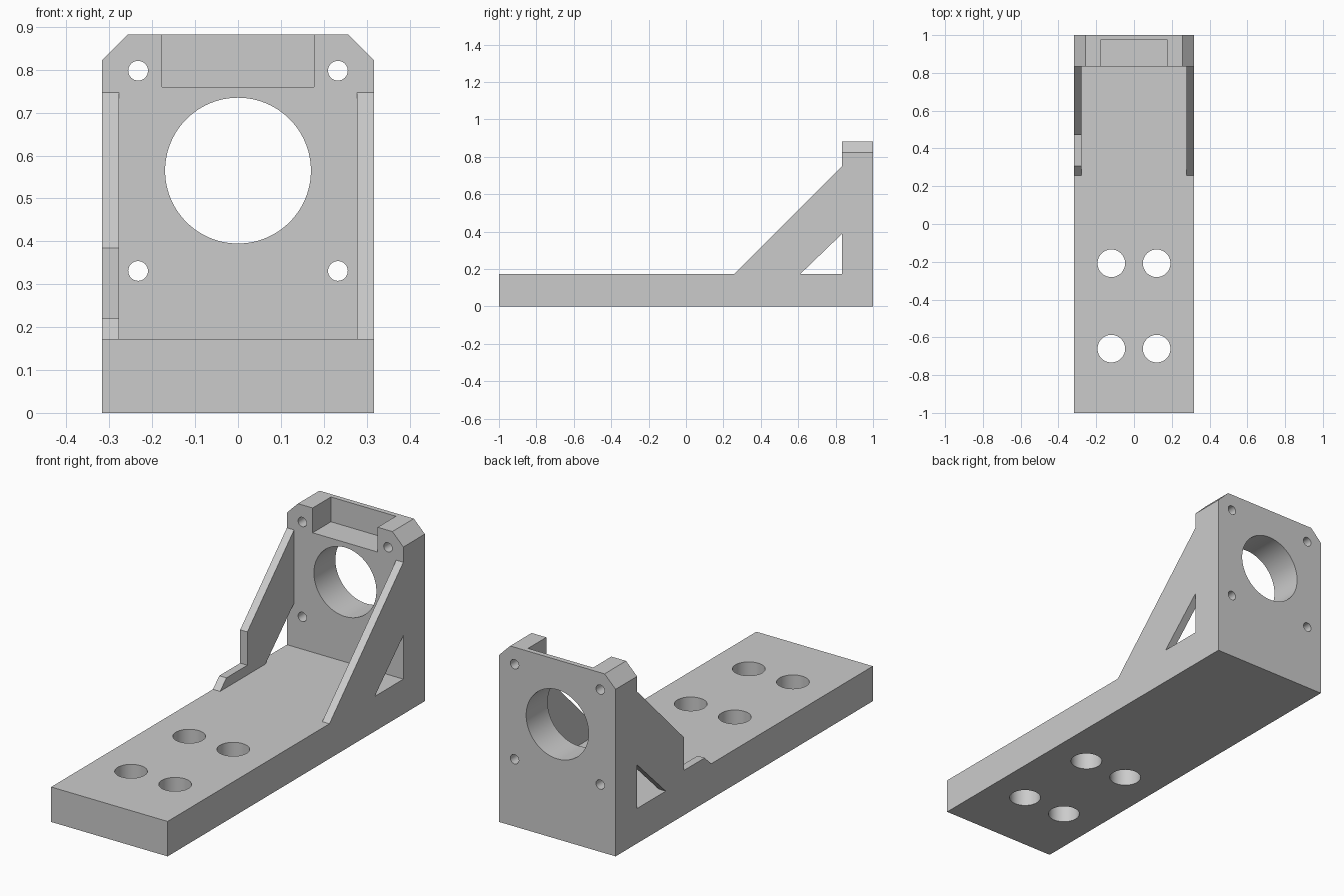
import bpy, bmesh, math
from mathutils import Vector, Matrix

old = bpy.data.objects.get("Cube")
if old:
    bpy.data.objects.remove(old)

HALF_W, FLOOR, TOP, FACE_Y = 0.317, 0.172, 0.882, 0.833
RIB = 0.039

grey = bpy.data.materials.new("machined grey")
grey.use_nodes = True
colour = (0.6, 0.6, 0.6, 1)
grey.diffuse_color = colour
grey.node_tree.nodes["Principled BSDF"].inputs["Base Color"].default_value = colour


def add_object(name, bm):
    bmesh.ops.recalc_face_normals(bm, faces=bm.faces)
    mesh = bpy.data.meshes.new(name)
    bm.to_mesh(mesh)
    bm.free()
    mesh.materials.append(grey)
    ob = bpy.data.objects.new(name, mesh)
    bpy.context.collection.objects.link(ob)
    return ob


def extrude(name, points, offset):
    """Closed profile pushed along offset."""
    bm = bmesh.new()
    face = bm.faces.new([bm.verts.new(p) for p in points])
    new = bmesh.ops.extrude_face_region(bm, geom=[face])["geom"]
    verts = [v for v in new if isinstance(v, bmesh.types.BMVert)]
    bmesh.ops.translate(bm, verts=verts, vec=Vector(offset))
    return add_object(name, bm)


def side_profile(name, yz, x0, x1):
    return extrude(name, [(x0, y, z) for y, z in yz], (x1 - x0, 0, 0))


def cylinder(name, centre, radius, axis, segments=64):
    bm = bmesh.new()
    turn = Matrix.Rotation(math.pi / 2, 4, "X") if axis == "Y" else Matrix()
    bmesh.ops.create_cone(bm, cap_ends=True, segments=segments, radius1=radius,
                          radius2=radius, depth=0.6,
                          matrix=Matrix.Translation(centre) @ turn)
    return add_object(name, bm)


def combine(target, tool, operation):
    mod = target.modifiers.new(operation.lower(), "BOOLEAN")
    mod.operation, mod.solver, mod.object = operation, "EXACT", tool
    with bpy.context.temp_override(object=target, active_object=target):
        bpy.ops.object.modifier_apply(modifier=mod.name)
    bpy.data.objects.remove(tool)


# L-shaped base and upright
bracket = side_profile("motor_bracket", [
    (-1, 0), (1, 0), (1, TOP), (FACE_Y, TOP), (FACE_Y, FLOOR), (-1, FLOOR)],
    -HALF_W, HALF_W)

# Side ribs: sloped bars leaving a triangular window, sunk into the body
foot = [(0.61, FLOOR), (0.61, 0.1), (0.258, 0.1), (0.258, FLOOR)]
head = [(FACE_Y, 0.747), (0.9, 0.747), (0.9, 0.387), (FACE_Y, 0.387)]
step = [(0.307, 0.22), (0.47, 0.22), (0.47, 0.384)]
combine(bracket, side_profile("left_rib", foot + head, HALF_W - RIB, HALF_W), "UNION")
combine(bracket, side_profile("right_rib", foot + step + head, -HALF_W, RIB - HALF_W), "UNION")

# Chamfered top corners
for s in (-1, 1):
    corner = [(s * 0.257, 0.7, TOP), (s * HALF_W, 0.7, 0.822),
              (s * 0.377, 0.7, 0.762), (s * 0.377, 0.7, 0.942), (s * 0.197, 0.7, 0.942)]
    combine(bracket, extrude("corner_cutter", corner, (0, 0.5, 0)), "DIFFERENCE")

# Pocket open to the front and top
combine(bracket, side_profile("pocket_cutter", [
    (0.7, 0.76), (0.975, 0.76), (0.975, 1), (0.7, 1)], -0.177, 0.177), "DIFFERENCE")

# Shaft bore, screw holes and base mounting holes
combine(bracket, cylinder("bore_cutter", (0, 1, 0.565), 0.17, "Y", 96), "DIFFERENCE")
for x in (-1, 1):
    for z in (0.331, 0.798):
        combine(bracket, cylinder("screw_cutter", (x * 0.233, 1, z), 0.023, "Y", 32), "DIFFERENCE")
    for y in (-0.66, -0.208):
        combine(bracket, cylinder("mount_cutter", (x * 0.12, y, 0.1), 0.073, "Z"), "DIFFERENCE")

# Smooth hole walls, crisp edges
bpy.ops.object.select_all(action="DESELECT")
bracket.select_set(True)
bpy.context.view_layer.objects.active = bracket
bpy.ops.object.shade_smooth_by_angle(angle=math.radians(30))
